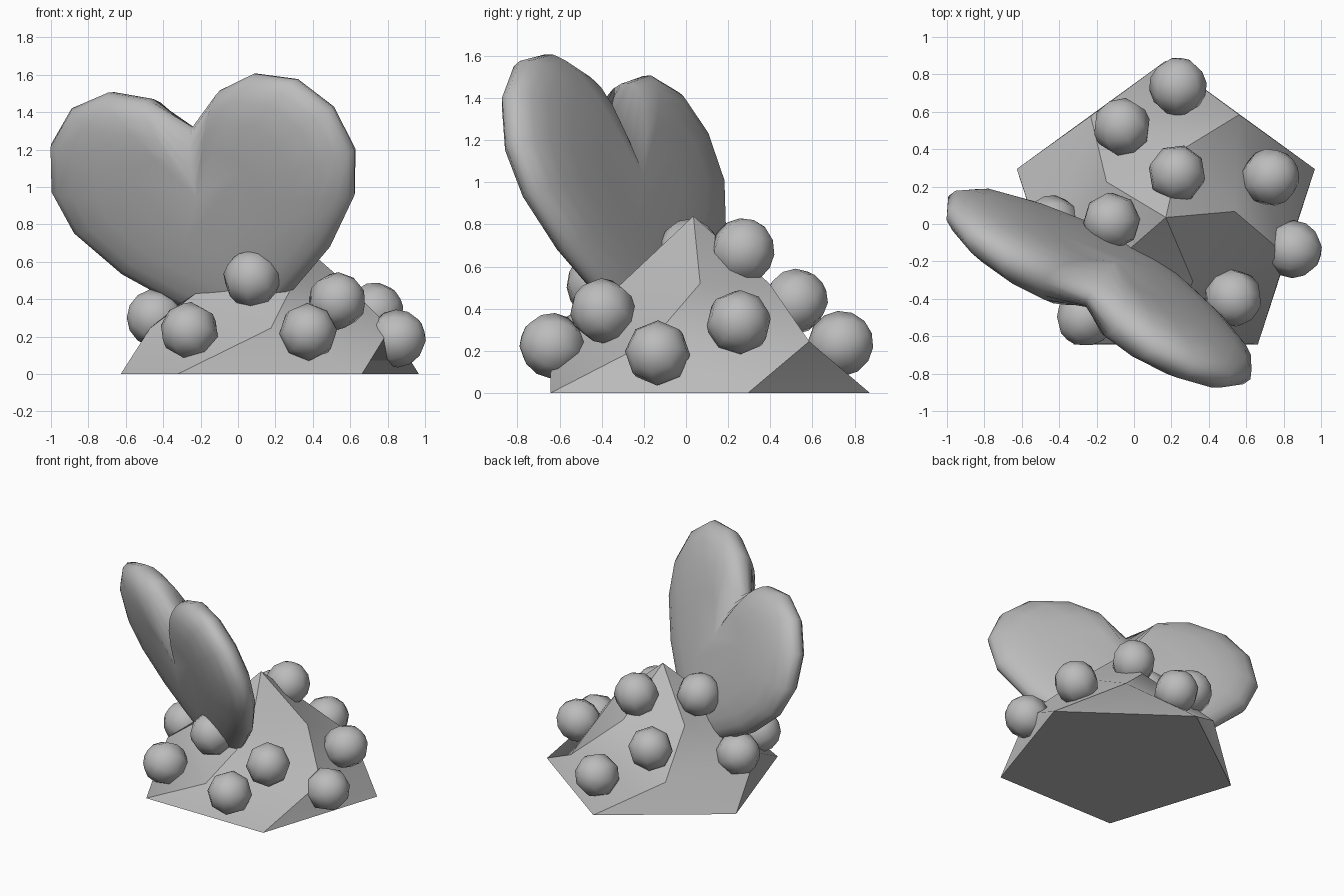
import bpy, bmesh, math
from mathutils import Vector, Matrix

cube = bpy.data.objects.get("Cube")
if cube:
    bpy.data.objects.remove(cube)

stone = bpy.data.materials.new("plain_grey")
stone.use_nodes = True
stone.diffuse_color = (0.5, 0.5, 0.5, 1)
stone.node_tree.nodes["Principled BSDF"].inputs["Base Color"].default_value = (0.5, 0.5, 0.5, 1)


def finish(name, bm, angle):
    bmesh.ops.recalc_face_normals(bm, faces=bm.faces)
    mesh = bpy.data.meshes.new(name)
    bm.to_mesh(mesh)
    bm.free()
    mesh.materials.append(stone)
    obj = bpy.data.objects.new(name, mesh)
    bpy.context.collection.objects.link(obj)
    bpy.ops.object.select_all(action="DESELECT")
    obj.select_set(True)
    bpy.context.view_layer.objects.active = obj
    bpy.ops.object.shade_smooth_by_angle(angle=math.radians(angle))
    return obj


# Twisted five-sided mound: base ring, two turned rings, apex
CENTRE = Vector((0.17, 0.035, 0))
bm = bmesh.new()
rings = []
for radius, height, turn in ((0.838, 0, 18), (0.675, 0.245, 54.5), (0.37, 0.52, 77)):
    ring = []
    for i in range(5):
        a = math.radians(turn + 72 * i)
        ring.append(bm.verts.new(CENTRE + Vector((radius * math.cos(a), radius * math.sin(a), height))))
    rings.append(ring)
apex = bm.verts.new(CENTRE + Vector((0, 0, 0.84)))
bm.faces.new(rings[0][::-1])
for i in range(5):
    j = (i + 1) % 5
    for low, high in zip(rings, rings[1:]):
        bm.faces.new((low[j], high[j], high[i], low[i]))
    bm.faces.new((rings[2][i], rings[2][j], apex))
finish("mound", bm, 38)

# Heart: mirrored outline, puffed on both sides by shrinking rings
half = [(0.227, 0.424), (0.459, 0.49), (0.705, 0.43), (0.885, 0.25), (0.95, 0),
        (0.878, -0.246), (0.65, -0.508), (0.37, -0.709), (0.13, -0.85)]
outline = [(0, 0.242)] + half + [(0, -0.89)] + [(-x, y) for x, y in reversed(half)]
MIDDLE = Vector((0, -0.12, 0))
DEPTH = 0.145
bm = bmesh.new()


def heart_ring(scale, side):
    dome = side * DEPTH * math.sqrt(1 - scale ** 5)
    ring = []
    for i, (x, y) in enumerate(outline):
        # the notch closes faster than the rest, so its crease fades out
        shrink = scale ** 4 if i == 0 else scale
        spot = MIDDLE + (Vector((x, y, 0)) - MIDDLE) * shrink
        # the point of the heart is thinner than the lobes
        spot.z = dome * (1 + 0.3 * min(0, spot.y))
        ring.append(bm.verts.new(spot))
    return ring


rim = heart_ring(1, 1)
count = len(rim)
for side in (1, -1):
    outer = rim
    for scale in (0.98, 0.92, 0.82, 0.65, 0.4):
        inner = heart_ring(scale, side)
        for i in range(count):
            j = (i + 1) % count
            bm.faces.new((outer[i], outer[j], inner[j], inner[i]))
        outer = inner
    bm.faces.new(outer)
across = Vector((0.85, -0.515, 0.11)).normalized()
up = Vector((-0.255, -0.194, 0.947))
up = (up - across * up.dot(across)).normalized()
turn = Matrix((across, up, across.cross(up))).transposed().to_4x4()
bm.transform(Matrix.Translation((-0.185, -0.34, 1.09)) @ turn)
finish("heart", bm, 85)

# Round knobs scattered over the mound, each pointing outwards
knobs = [(0.235, 0.735, 0.235), (-0.065, 0.52, 0.435), (0.23, 0.27, 0.675), (0.73, 0.25, 0.335),
         (0.85, -0.135, 0.19), (-0.12, 0.015, 0.67), (0.53, -0.395, 0.39), (-0.26, -0.5, 0.23),
         (0.375, -0.635, 0.225), (0.075, -0.415, 0.51), (-0.44, 0, 0.3)]
for number, place in enumerate(knobs, 1):
    bm = bmesh.new()
    bmesh.ops.create_uvsphere(bm, u_segments=8, v_segments=7, radius=0.155)
    outward = Vector(place) - CENTRE
    tilt = outward.to_track_quat("Z", "Y").to_matrix().to_4x4()
    bm.transform(Matrix.Translation(place) @ tilt)
    finish(f"knob_{number}", bm, 60)
